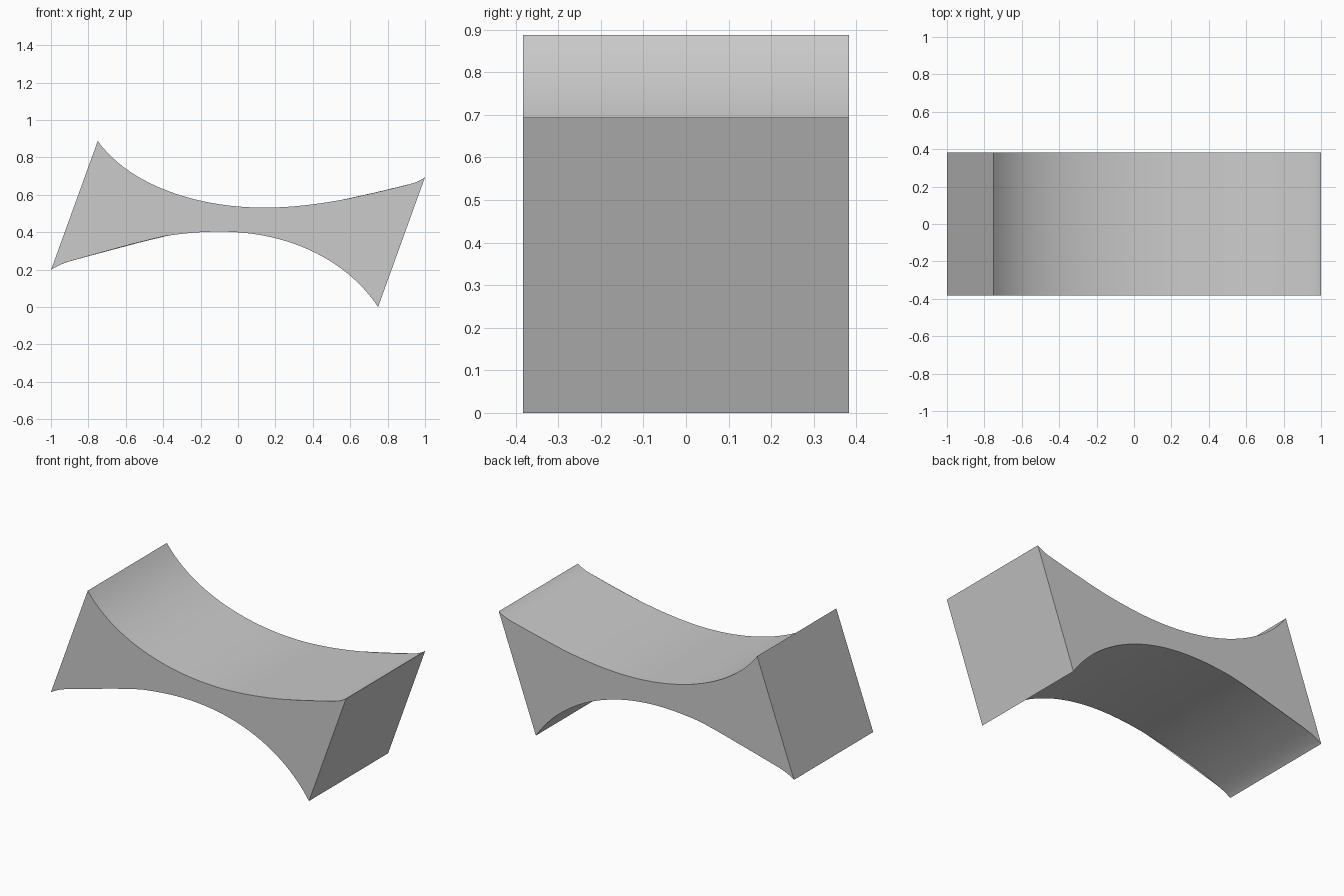
import bpy
import bmesh
import math
from mathutils import Vector
from mathutils.geometry import interpolate_bezier

cube = bpy.data.objects.get("Cube")
if cube:
    bpy.data.objects.remove(cube, do_unlink=True)

HALF_DEPTH = 0.383
ARC_POINTS = 24

# Plain grey material
grey = bpy.data.materials.new("plain_grey")
grey.use_nodes = True
colour = (0.6, 0.6, 0.6, 1)
grey.diffuse_color = colour
grey.node_tree.nodes["Principled BSDF"].inputs["Base Color"].default_value = colour


def smooth_path(controls):
    """Chain of cubic curves sharing their end points."""
    p = [Vector(c) for c in controls]
    path = [p[0]]
    for i in range(0, len(p) - 1, 3):
        path += interpolate_bezier(*p[i:i + 4], ARC_POINTS)[1:]
    return path


# Upper hollow and lower arch, each with a flicked tip at its long end
upper = smooth_path([(-0.75, 0.887), (-0.57, 0.64), (-0.2, 0.531), (0.14, 0.531),
                     (0.4, 0.531), (0.68, 0.592), (0.92, 0.657),
                     (0.95, 0.665), (0.98, 0.678), (1, 0.694)])
lower = smooth_path([(-1, 0.197), (-0.98, 0.212), (-0.95, 0.226), (-0.92, 0.239),
                     (-0.68, 0.332), (-0.36, 0.403), (-0.1, 0.403),
                     (0.27, 0.403), (0.58, 0.253), (0.749, 0)])

# Block: strips of quads between the two curves, closed by slanted end faces
bm = bmesh.new()


def row(path, y):
    return [bm.verts.new((v.x, y, v.y)) for v in path]


front_top, front_low = row(upper, -HALF_DEPTH), row(lower, -HALF_DEPTH)
back_top, back_low = row(upper, HALF_DEPTH), row(lower, HALF_DEPTH)
rings = [front_low, front_top, back_top, back_low]
for one, two in zip(rings, rings[1:] + rings[:1]):
    for i in range(len(one) - 1):
        bm.faces.new((one[i], one[i + 1], two[i + 1], two[i]))
for end in (0, -1):
    bm.faces.new([r[end] for r in rings])
bmesh.ops.recalc_face_normals(bm, faces=bm.faces)

mesh = bpy.data.meshes.new("saddle_block")
bm.to_mesh(mesh)
bm.free()
mesh.materials.append(grey)
block = bpy.data.objects.new("saddle_block", mesh)
bpy.context.collection.objects.link(block)
bpy.context.view_layer.objects.active = block
block.select_set(True)
bpy.ops.object.shade_smooth_by_angle(angle=math.radians(30))
